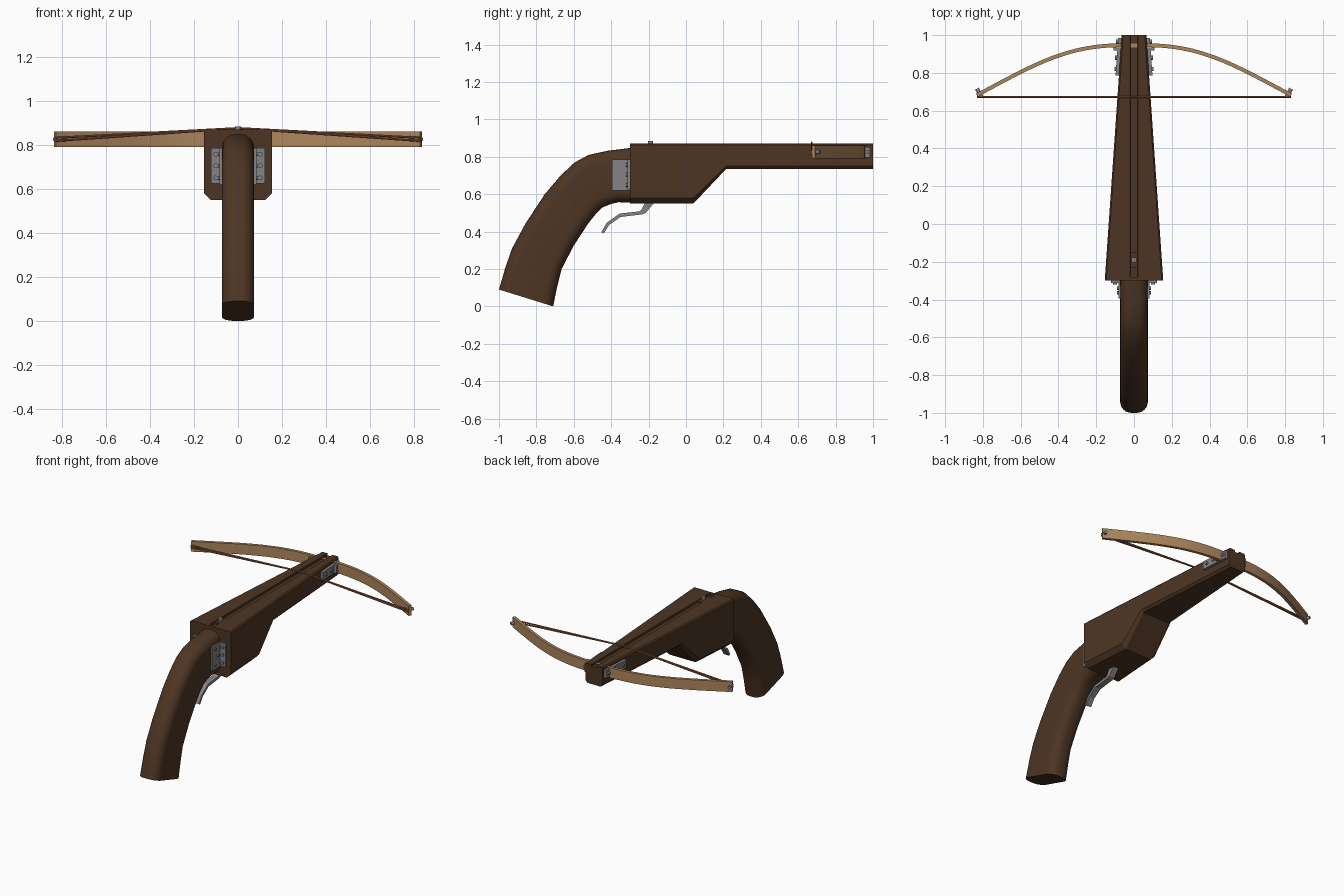
import bpy, bmesh, math
from mathutils import Vector

if "Cube" in bpy.data.objects:
    bpy.data.objects.remove(bpy.data.objects["Cube"])


def material(name, rgb):
    m = bpy.data.materials.new(name)
    m.diffuse_color = (*rgb, 1)
    m.use_nodes = True
    m.node_tree.nodes["Principled BSDF"].inputs["Base Color"].default_value = m.diffuse_color
    return m


DARK = material("dark wood", (0.075, 0.036, 0.017))
LIGHT = material("light wood", (0.42, 0.24, 0.11))
STEEL = material("grey metal", (0.23, 0.23, 0.24))
CORD = material("red brown cord", (0.33, 0.11, 0.055))


def loft(name, rings, mat, smooth=None):
    """Skin a list of closed rings and cap both ends."""
    bm = bmesh.new()
    vs = [[bm.verts.new(p) for p in r] for r in rings]
    n = len(rings[0])
    for a, b in zip(vs, vs[1:]):
        for i in range(n):
            j = (i + 1) % n
            bm.faces.new((a[i], a[j], b[j], b[i]))
    bm.faces.new(vs[0])
    bm.faces.new(vs[-1])
    bmesh.ops.recalc_face_normals(bm, faces=bm.faces)
    me = bpy.data.meshes.new(name)
    bm.to_mesh(me)
    bm.free()
    ob = bpy.data.objects.new(name, me)
    bpy.context.collection.objects.link(ob)
    me.materials.append(mat)
    if smooth:
        bpy.ops.object.select_all(action='DESELECT')
        bpy.context.view_layer.objects.active = ob
        ob.select_set(True)
        bpy.ops.object.shade_smooth_by_angle(angle=math.radians(smooth))
    return ob


def box(name, lo, hi, mat, shear=0.0):
    """Box between two corners; shear shifts x along y to follow the taper."""
    rings = []
    for y in (lo[1], hi[1]):
        s = shear * (y - lo[1])
        rings.append([(lo[0] + s, y, lo[2]), (hi[0] + s, y, lo[2]),
                      (hi[0] + s, y, hi[2]), (lo[0] + s, y, hi[2])])
    return loft(name, rings, mat)


def rod(name, a, b, r, mat, n=10):
    a, b = Vector(a), Vector(b)
    q = (b - a).to_track_quat('Z', 'Y')
    ring = [q @ Vector((r * math.cos(math.tau * i / n), r * math.sin(math.tau * i / n), 0))
            for i in range(n)]
    return loft(name, [[a + v for v in ring], [b + v for v in ring]], mat, 40)


# Stock: tapered body with bolt groove and chamfered edges
TOP = 0.87


def half_width(y):
    return 0.155 - 0.09 * (y + 0.3) / 1.3


rings = []
for y, zb, d in ((-0.3, 0.55, 0), (-0.281, 0.55, 0), (-0.28, 0.55, 0.014), (0.04, 0.55, 0.014),
                 (0.215, 0.735, 0.014), (1.0, 0.735, 0.014)):
    w = half_width(y)
    c = 0.03 if zb < 0.6 else 0.015
    half = [(0.018, TOP - d), (0.02, TOP), (w - 0.008, TOP), (w, TOP - 0.008),
            (w, zb + c), (w - c, zb)]
    rings.append([(x, y, z) for x, z in half] + [(-x, y, z) for x, z in reversed(half)])
loft("stock", rings, DARK)

# Grip: rounded section swept between outer and inner edges
edges = [((-.29, .848), (-.29, .555)), ((-.42, .832), (-.36, .557)), ((-.52, .81), (-.40, .548)),
         ((-.595, .77), (-.445, .53)), ((-.67, .70), (-.48, .497)), ((-.755, .60), (-.525, .44)),
         ((-.86, .44), (-.60, .325)), ((-.93, .31), (-.665, .20)), ((-.965, .21), (-.69, .10)),
         ((-1.0, .09), (-.71, 0.0))]
HW, R = 0.073, 0.06
rings = []
for o, i in edges:
    o, i = Vector((0, *o)), Vector((0, *i))
    mid, axis = (o + i) / 2, (o - i).normalized()
    hl = (o - i).length / 2
    ring = []
    for k, (sx, sv) in enumerate(((1, 1), (-1, 1), (-1, -1), (1, -1))):
        for t in range(7):
            a = math.pi / 2 * (k + t / 6)
            x = sx * (HW - R) + R * math.cos(a)
            v = sv * (hl - R) + R * math.sin(a)
            ring.append(mid + Vector((x, 0, 0)) + axis * v)
    rings.append(ring)
loft("grip", rings, DARK, 40)

# Bow: one curved flat limb running through the stock
P = [Vector(p) for p in ((0, .945), (.33, .96), (.5, .86), (.832, .682))]


def bow_point(t):
    u = 1 - t
    p = P[0] * u**3 + P[1] * 3 * u * u * t + P[2] * 3 * u * t * t + P[3] * t**3
    d = (P[1] - P[0]) * u * u + (P[2] - P[1]) * 2 * u * t + (P[3] - P[2]) * t * t
    d.normalize()
    return p, Vector((-d.y, d.x))


rings = []
for k in range(-14, 15):
    p, n = bow_point(abs(k) / 14)
    s = -1 if k < 0 else 1
    a, b = p + n * 0.01, p - n * 0.01
    rings.append([(s * a.x, a.y, .79), (s * a.x, a.y, .86), (s * b.x, b.y, .86), (s * b.x, b.y, .79)])
loft("bow", rings, LIGHT, 30)

# Bowstring, tip pins, brackets and screws, same on both sides
tip, nrm = bow_point(0.985)
for s, side in ((-1, "left"), (1, "right")):
    for k, z in enumerate((0.818, 0.832)):
        rod(f"string_{side}_{k}", (s * 0.83, 0.672, z), (0, 0.672, 0.876), 0.005, CORD, 8)
    a, b = tip - nrm * 0.018, tip + nrm * 0.03
    rod(f"tip_pin_{side}", (s * a.x, a.y, .825), (s * b.x, b.y, .825), 0.011, STEEL)

    # Grip angle brackets
    x0, x1 = sorted((s * 0.065, s * 0.083))
    box(f"grip_plate_{side}", (x0, -0.395, 0.62), (x1, -0.30, 0.785), STEEL)
    x0, x1 = sorted((s * 0.075, s * 0.123))
    box(f"back_plate_{side}", (x0, -0.312, 0.625), (x1, -0.295, 0.785), STEEL)
    for k, z in enumerate((0.65, 0.705, 0.757)):
        rod(f"back_screw_{side}_{k}", (s * 0.101, -0.30, z), (s * 0.101, -0.32, z), 0.011, STEEL)
        rod(f"grip_screw_{side}_{k}", (s * 0.075, -0.365 + 0.025 * (k % 2), z),
            (s * 0.09, -0.365 + 0.025 * (k % 2), z), 0.009, STEEL)

    # Bow brackets on the stock sides, in front of and behind the limb
    for name, y0, y1 in (("rear", 0.785, 0.93), ("front", 0.945, 0.985)):
        w = half_width(y0)
        x0, x1 = sorted((s * (w - 0.01), s * (w + 0.018)))
        box(f"bow_plate_{name}_{side}", (x0, y0, 0.795), (x1, y1, 0.852), STEEL, -s * 0.07)
    for k, y in enumerate((0.82, 0.88, 0.967)):
        w = half_width(y)
        rod(f"bow_screw_{side}_{k}", (s * w, y, .825), (s * (w + 0.027), y, .825), 0.011, STEEL)
    x0, x1 = sorted((s * 0.06, s * 0.108))
    box(f"bow_wing_{side}", (x0, 0.918, 0.795), (x1, 0.934, 0.852), STEEL)

# String catch on top of the stock
box("catch_base", (-0.018, -0.23, 0.85), (0.018, -0.15, 0.868), DARK)
rod("catch_pin", (0, -0.19, 0.85), (0, -0.19, 0.884), 0.014, STEEL, 12)

# Trigger: bent strip below the stock
path = [((-.165, .56), (-.215, .56)), ((-.215, .50), (-.24, .515)), ((-.235, .492), (-.25, .508)),
        ((-.35, .478), (-.355, .496)), ((-.41, .436), (-.425, .446)), ((-.44, .39), (-.452, .397))]
T = 0.02
loft("trigger", [[(-T, *a), (T, *a), (T, *b), (-T, *b)] for a, b in path], STEEL)
